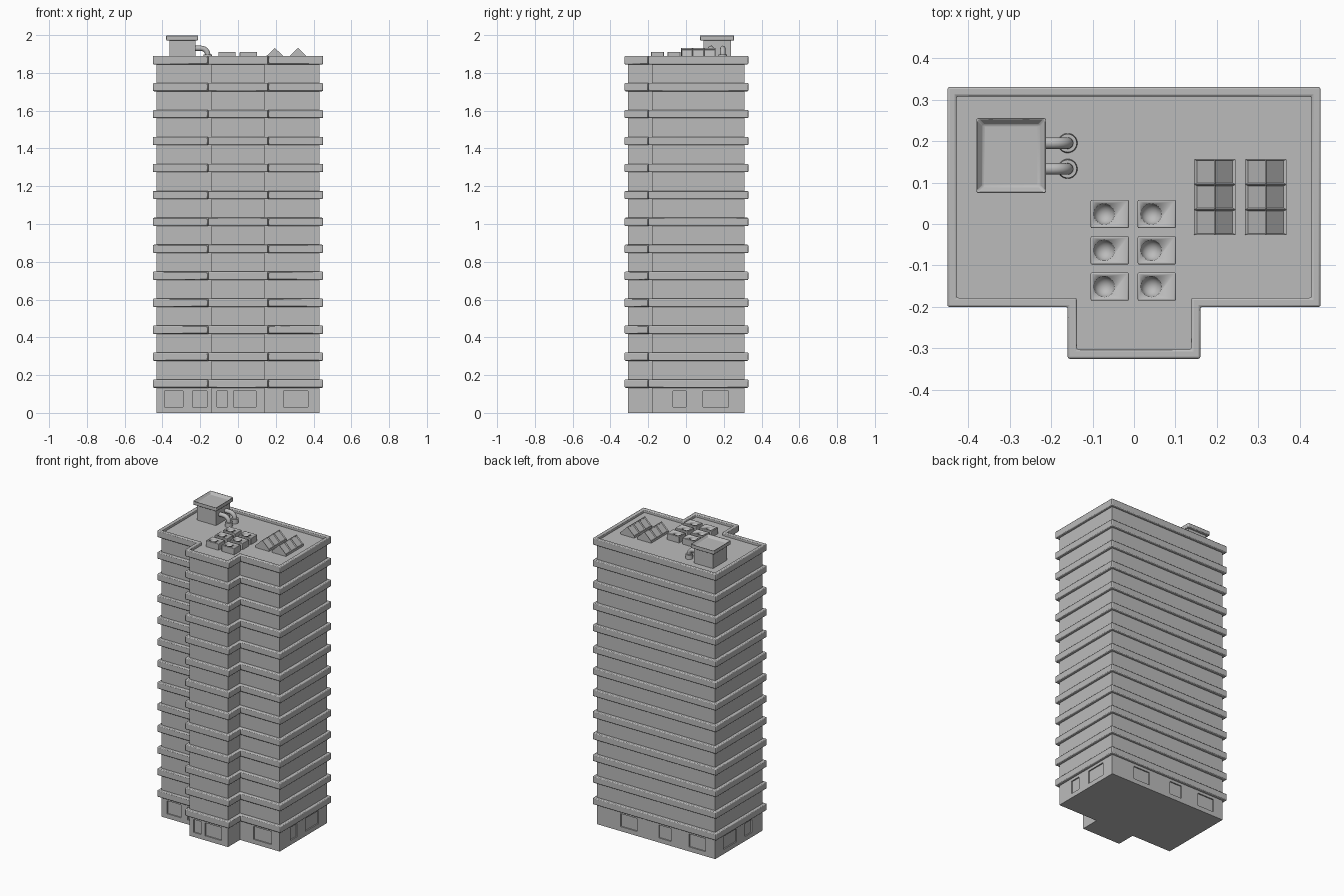
import bpy, bmesh, math
from mathutils import Matrix, Vector

cube = bpy.data.objects.get("Cube")
if cube:
    bpy.data.objects.remove(cube, do_unlink=True)

GREY = (0.5, 0.5, 0.5, 1)
grey = bpy.data.materials.new("concrete grey")
grey.use_nodes = True
grey.diffuse_color = GREY
grey.node_tree.nodes["Principled BSDF"].inputs["Base Color"].default_value = GREY


def finish(name, bm, bevel=0, smooth=False):
    bmesh.ops.recalc_face_normals(bm, faces=bm.faces)
    mesh = bpy.data.meshes.new(name)
    bm.to_mesh(mesh)
    bm.free()
    mesh.materials.append(grey)
    ob = bpy.data.objects.new(name, mesh)
    bpy.context.collection.objects.link(ob)
    if bevel:
        mod = ob.modifiers.new("soft edges", "BEVEL")
        mod.width, mod.segments = bevel, 2
    if smooth or bevel:
        bpy.ops.object.select_all(action="DESELECT")
        ob.select_set(True)
        bpy.context.view_layer.objects.active = ob
        bpy.ops.object.shade_smooth_by_angle(angle=math.radians(40))
    return ob


def add_box(bm, x0, x1, y0, y1, z0, z1):
    size = Matrix.Diagonal((x1 - x0, y1 - y0, z1 - z0, 1))
    mid = Matrix.Translation(((x0 + x1) / 2, (y0 + y1) / 2, (z0 + z1) / 2))
    bmesh.ops.create_cube(bm, size=1, matrix=mid @ size)


def outline(inset):
    # T-shaped footprint, shrunk by the inset
    w, b, back, wing, bay = 0.45 - inset, 0.16 - inset, 0.33 - inset, inset - 0.2, inset - 0.325
    return [(-w, back), (-w, wing), (-b, wing), (-b, bay), (b, bay), (b, wing), (w, wing), (w, back)]


def slab(name, inset, z0, z1, bevel=0):
    bm = bmesh.new()
    face = bm.faces.new([bm.verts.new((x, y, z0)) for x, y in outline(inset)])
    up = bmesh.ops.extrude_face_region(bm, geom=[face])["geom"]
    bmesh.ops.translate(bm, vec=(0, 0, z1 - z0), verts=[v for v in up if isinstance(v, bmesh.types.BMVert)])
    return finish(name, bm, bevel)


def cut(target, cutter):
    cutter.hide_render = True
    cutter.hide_viewport = True
    mod = target.modifiers.new("recess", "BOOLEAN")
    mod.operation, mod.solver, mod.object = "DIFFERENCE", "EXACT", cutter


# Tower body and ground floor
ROOF = 1.87
slab("tower_body", 0.019, 0.13, ROOF)
ground = slab("ground_floor", 0.019, 0, 0.14)

# Ground floor windows: recesses in every wall
D = 0.008
bm = bmesh.new()
for x0, x1, wall in [(-0.39, -0.29, -0.181), (-0.24, -0.165, -0.181), (0.24, 0.37, -0.181),
                     (-0.11, -0.055, -0.306), (-0.025, 0.095, -0.306),
                     (0.14, 0.26, 0.311), (-0.11, -0.02, 0.311), (-0.36, -0.24, 0.311)]:
    add_box(bm, x0, x1, wall - D, wall + D, 0.03, 0.115)
for y0, y1 in [(-0.07, 0), (0.09, 0.225)]:
    for wall in (-0.431, 0.431):
        add_box(bm, wall - D, wall + D, y0, y1, 0.03, 0.115)
cut(ground, finish("window_cutter", bm))

# Floor ledges
for i in range(12):
    z = 0.155 + i * 0.1427
    slab(f"floor_ledge_{i + 1}", 0, z - 0.022, z + 0.022, 0.005)

# Parapet ring around the roof
bm = bmesh.new()
rings = [[bm.verts.new((x, y, z)) for x, y in outline(inset)]
         for inset, z in [(0, 1.845), (0, 1.89), (0.022, 1.89), (0.022, 1.845)]]
for a, b in zip(rings, rings[1:] + rings[:1]):
    for i in range(8):
        j = (i + 1) % 8
        bm.faces.new((a[i], a[j], b[j], b[i]))
finish("roof_parapet", bm, 0.005)

# Roof house with a sunken cap
bm = bmesh.new()
add_box(bm, -0.363, -0.225, 0.092, 0.238, ROOF - 0.005, 1.98)
finish("roof_house", bm)
bm = bmesh.new()
add_box(bm, -0.38, -0.212, 0.075, 0.255, 1.972, 2.0)
top = max(bm.faces, key=lambda f: f.calc_center_median().z)
bmesh.ops.inset_individual(bm, faces=[top], thickness=0.023)
bmesh.ops.translate(bm, vec=(0, 0, -0.018), verts=top.verts)
finish("roof_house_cap", bm, 0.004)

# Vent pipes bending down into flanges
for i, y in enumerate((0.133, 0.195)):
    bm = bmesh.new()
    px, pz, bend, r = -0.16, 1.93, 0.035, 0.014
    arc = [math.radians(a) for a in range(0, 91, 15)]
    path = [(-0.23, pz, 0)]
    path += [(px - bend + bend * math.sin(a), pz - bend + bend * math.cos(a), a) for a in arc]
    path.append((px, ROOF - 0.005, arc[-1]))
    prev = None
    for x, z, a in path:
        ring = []
        for k in range(16):
            t = math.tau * k / 16
            s = r * math.cos(t)
            ring.append(bm.verts.new((x + s * math.sin(a), y + r * math.sin(t), z + s * math.cos(a))))
        if prev:
            for k in range(16):
                n = (k + 1) % 16
                bm.faces.new((prev[k], prev[n], ring[n], ring[k]))
        prev = ring
    finish(f"vent_pipe_{i + 1}", bm, smooth=True)
    bm = bmesh.new()
    bmesh.ops.create_cone(bm, cap_ends=True, segments=24, radius1=0.024, radius2=0.022, depth=0.03,
                          matrix=Matrix.Translation((px, y, ROOF + 0.012)))
    finish(f"pipe_flange_{i + 1}", bm, smooth=True)

# Cooling units with bowl-shaped fan openings
for x in (-0.0585, 0.055):
    for y in (0.024, -0.0635, -0.151):
        bm = bmesh.new()
        add_box(bm, x - 0.046, x + 0.046, y - 0.034, y + 0.034, ROOF - 0.005, 1.911)
        unit = finish("cooling_unit", bm, 0.003)
        bm = bmesh.new()
        bmesh.ops.create_uvsphere(bm, u_segments=24, v_segments=12, radius=0.025,
                                  matrix=Matrix.Translation((x - 0.0135, y, 1.911)))
        cut(unit, finish("fan_cutter", bm, smooth=True))

# Ridged skylights with three sunken panes on each slope
for i, x in enumerate((0.195, 0.318)):
    bm = bmesh.new()
    profile = [(-0.05, ROOF - 0.005), (-0.05, 1.884), (0, 1.932), (0.05, 1.884), (0.05, ROOF - 0.005)]
    rows = [[bm.verts.new((x + dx, -0.026 + 0.0607 * k, z)) for dx, z in profile] for k in range(4)]
    slopes = []
    for a, b in zip(rows, rows[1:]):
        for k in range(4):
            face = bm.faces.new((a[k], a[k + 1], b[k + 1], b[k]))
            if k in (1, 2):
                slopes.append(face)
    bm.faces.new(rows[0])
    bm.faces.new(rows[-1])
    bmesh.ops.recalc_face_normals(bm, faces=bm.faces)
    bmesh.ops.inset_individual(bm, faces=slopes, thickness=0.005)
    for f in slopes:
        bmesh.ops.translate(bm, vec=f.normal * -0.007, verts=f.verts)
    finish(f"skylight_{i + 1}", bm)
